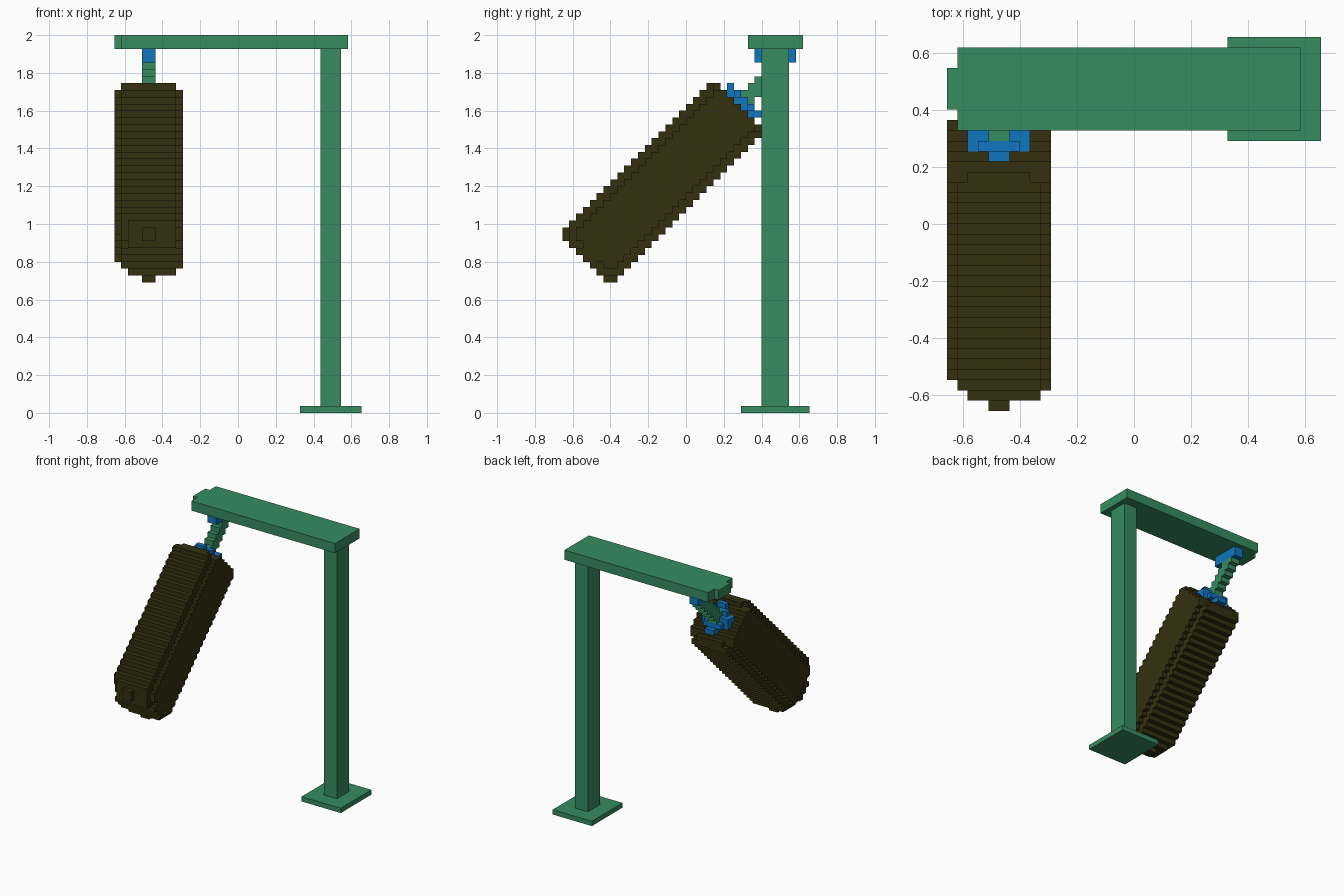
import bpy, bmesh
from mathutils import Vector

cube = bpy.data.objects.get("Cube")
if cube:
    bpy.data.objects.remove(cube, do_unlink=True)

V = 2 / 55                      # block size
HALF = 18                       # half the footprint, in blocks
ORIGIN = Vector((-HALF, -HALF, 0))


def material(name, rgb):
    m = bpy.data.materials.new(name)
    m.use_nodes = True
    m.diffuse_color = (*rgb, 1)
    m.node_tree.nodes["Principled BSDF"].inputs["Base Color"].default_value = (*rgb, 1)
    return m


green = material("frame_green", (0.037, 0.262, 0.12))
blue = material("fitting_blue", (0.005, 0.18, 0.53))
brown = material("bag_dark_brown", (0.034, 0.030, 0.005))


def finish(name, bm, mat):
    mesh = bpy.data.meshes.new(name)
    bm.to_mesh(mesh)
    bm.free()
    mesh.materials.append(mat)
    ob = bpy.data.objects.new(name, mesh)
    bpy.context.scene.collection.objects.link(ob)
    return ob


def box(name, lo, hi, mat):
    """Solid box between two block coordinates."""
    lo, hi = Vector(lo), Vector(hi)
    bm = bmesh.new()
    bmesh.ops.create_cube(bm, size=1)
    for v in bm.verts:
        v.co = ((lo + hi) / 2 + v.co * (hi - lo) + ORIGIN) * V
    return finish(name, bm, mat)


def block_solid(name, inside, mat):
    """Outer skin of all blocks for which inside(i, j, k) is true."""
    cells = {(i, j, k) for i in range(10) for j in range(36)
             for k in range(15, 53) if inside(i, j, k)}
    bm = bmesh.new()
    corners = {}

    def vert(p):
        if p not in corners:
            corners[p] = bm.verts.new((Vector(p) + ORIGIN) * V)
        return corners[p]

    for c in sorted(cells):
        for axis in range(3):
            a, b = (axis + 1) % 3, (axis + 2) % 3
            for side in (0, 1):
                n = list(c)
                n[axis] += 2 * side - 1
                if tuple(n) in cells:
                    continue
                quad = []
                for da, db in ((0, 0), (1, 0), (1, 1), (0, 1)):
                    p = list(c)
                    p[axis] += side
                    p[a] += da
                    p[b] += db
                    quad.append(vert(tuple(p)))
                bm.faces.new(quad if side else quad[::-1])
    return finish(name, bm, mat)


def tilted(rule):
    """Rule in tilted terms: along the axis, across it, and sideways."""
    return lambda i, j, k: rule(j + k, abs(k - j - 19), i)


# Rounded bag, leaning at 45 degrees
def bag(along, across, i):
    if not 25 <= along <= 69 or across > 7:
        return False
    edge = across >= 6
    if along < 27:
        limit = 1 if edge else 3.3 if across >= 3 else 4.3
    elif along < 29:
        limit = 3.3 if edge else 4.3
    elif along == 69 and edge:
        limit = 3
    else:
        limit = 3.8 if edge else 5
    return abs(i - 4.75) <= limit


# Round plate on the upper end of the bag
def cap(along, across, i):
    limit = 1 if across >= 3 else 2 if across == 2 else 3
    return along in (70, 71) and across <= 4 and abs(i - 4.5) < limit


# Strut rising from the plate to the bracket
def strut(along, across, i):
    return along >= 72 and across <= 1 and i in (4, 5)


block_solid("bag", tilted(bag), brown)
block_solid("bag_cap", tilted(cap), blue)
strut_rule = tilted(strut)
block_solid("strut", lambda i, j, k: k < 51 and strut_rule(i, j, k), green)

# Bracket and frame
box("bracket", (4, 28, 51), (6, 34, 53), blue)
box("beam", (1, 27, 53), (34, 35, 55), green)
box("beam_end_tab", (0, 29, 53), (1, 33, 55), green)
box("post", (30, 29, 1), (33, 33, 53), green)
box("base_plate", (27, 26, 0), (36, 36, 1), green)
